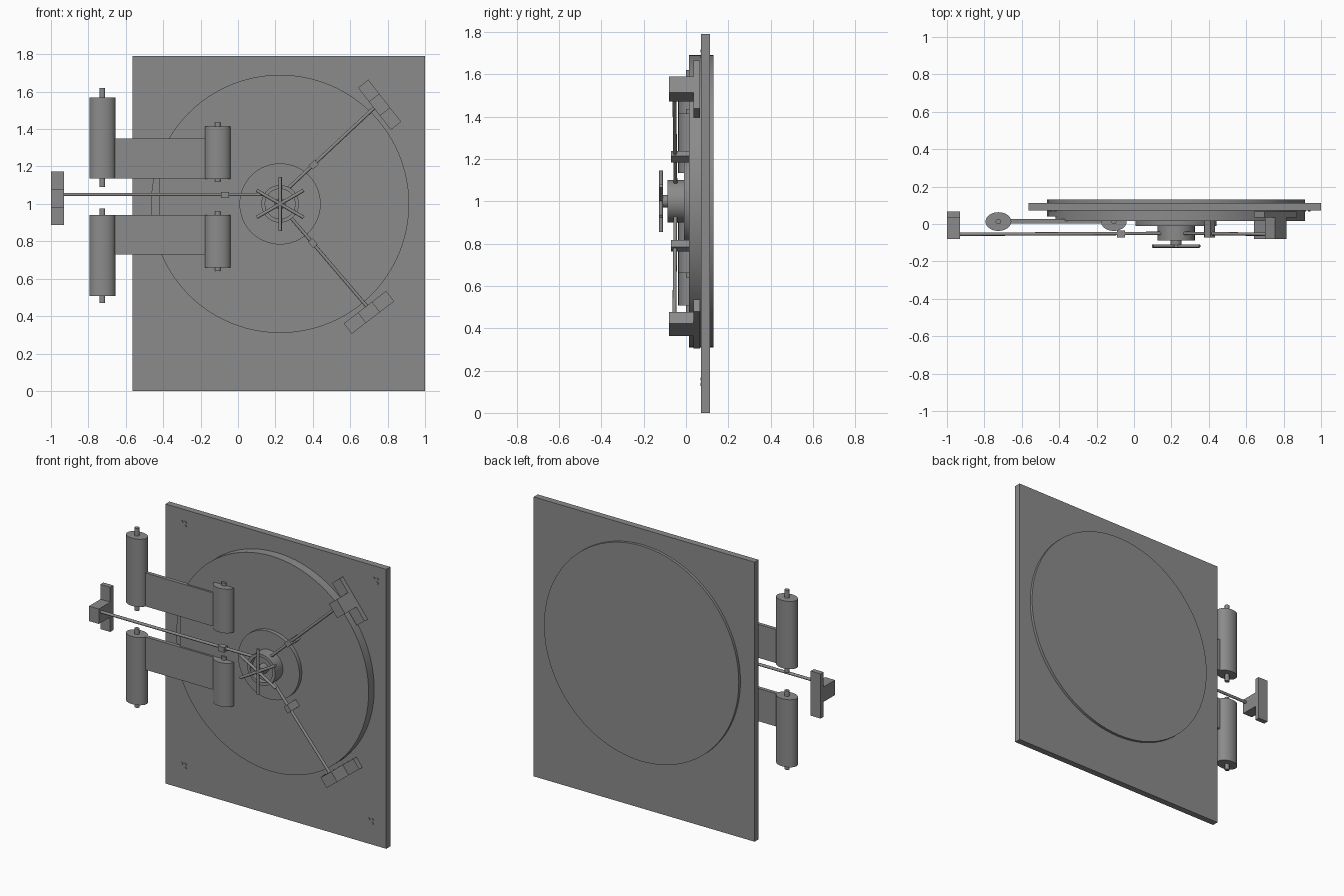
import bpy, bmesh, math
from mathutils import Vector, Matrix

if "Cube" in bpy.data.objects:
    bpy.data.objects.remove(bpy.data.objects["Cube"])

steel = bpy.data.materials.new("steel_grey")
steel.diffuse_color = (0.26, 0.26, 0.26, 1)
steel.use_nodes = True
steel.node_tree.nodes["Principled BSDF"].inputs["Base Color"].default_value = steel.diffuse_color
CX, CZ = 0.225, 1.0          # door centre


def finish(name, bm, smooth=False):
    bmesh.ops.recalc_face_normals(bm, faces=bm.faces)
    me = bpy.data.meshes.new(name)
    bm.to_mesh(me)
    bm.free()
    me.materials.append(steel)
    ob = bpy.data.objects.new(name, me)
    bpy.context.collection.objects.link(ob)
    if smooth:
        bpy.ops.object.select_all(action='DESELECT')
        ob.select_set(True)
        bpy.context.view_layer.objects.active = ob
        bpy.ops.object.shade_smooth_by_angle(angle=math.radians(35))
    return ob


def box(name, lo, hi, angle=0.0, pivot=(0, 0)):
    """Box from corner to corner, turned in the xz plane and moved to pivot."""
    lo, hi = Vector(lo), Vector(hi)
    bm = bmesh.new()
    bmesh.ops.create_cube(bm, size=1)
    m = (Matrix.Translation((pivot[0], 0, pivot[1])) @ Matrix.Rotation(-angle, 4, 'Y')
         @ Matrix.Translation((lo + hi) / 2) @ Matrix.Diagonal((*(hi - lo), 1)))
    bm.transform(m)
    return finish(name, bm)


def rod(name, a, b, rx, ry=None, seg=24, clamp_x=None):
    """Cylinder between two points; ry gives an elliptical section."""
    a, b = Vector(a), Vector(b)
    d = b - a
    bm = bmesh.new()
    bmesh.ops.create_cone(bm, cap_ends=True, segments=seg, radius1=1, radius2=1, depth=d.length)
    m = (Matrix.Translation((a + b) / 2) @ Vector((0, 0, 1)).rotation_difference(d).to_matrix().to_4x4()
         @ Matrix.Diagonal((rx, ry or rx, 1, 1)))
    bm.transform(m)
    if clamp_x is not None:
        for v in bm.verts:
            v.co.x = max(v.co.x, clamp_x)
    return finish(name, bm, True)


def lathe(name, profile, seg=64):
    """Closed (radius, y) profile spun about the door axis."""
    bm = bmesh.new()
    vs = [bm.verts.new((CX + r, y, CZ)) for r, y in profile]
    es = [bm.edges.new((vs[i], vs[i + 1])) for i in range(len(vs) - 1)]
    bmesh.ops.spin(bm, geom=vs + es, cent=(CX, 0, CZ), axis=(0, 1, 0),
                   angle=math.tau, steps=seg, use_duplicate=False)
    bmesh.ops.remove_doubles(bm, verts=bm.verts, dist=1e-5)
    return finish(name, bm, True)


# Wall panel and its small corner bolts
box("wall_panel", (-0.565, 0.072, 0), (1.0, 0.113, 1.79))
for cx, cz in [(-0.435, 1.70), (0.925, 1.70), (-0.435, 0.15), (0.89, 0.15)]:
    for dx, dz in [(-0.012, 0.01), (0.012, 0.01), (0.012, -0.014)]:
        rod("corner_bolt", (cx + dx, 0.068, cz + dz), (cx + dx, 0.08, cz + dz), 0.008, seg=10)

# Round door, with a flat cut on the hinge side of its front layer
rod("door_disc", (CX, 0.04, CZ), (CX, 0.13, CZ), 0.69, seg=96)
rod("door_front", (CX, 0.015, CZ), (CX, 0.042, CZ), 0.69, seg=96, clamp_x=-0.42)

# Raised centre plate, hub cup and shaft
lathe("hub", [(0, 0.016), (0.217, 0.016), (0.217, -0.01), (0.1, -0.01), (0.1, -0.087),
              (0.08, -0.087), (0.08, -0.055), (0.03, -0.055), (0.03, -0.112), (0, -0.112)])

# Six-armed hand wheel
for i in range(3):
    a = math.radians(30 + 60 * i)
    dx, dz = 0.145 * math.cos(a), 0.145 * math.sin(a)
    rod("wheel_spoke", (CX - dx, -0.118, CZ - dz), (CX + dx, -0.118, CZ + dz), 0.009, seg=12)

# Locking arms: rod from the hub, guide block on the door, pad at the end
# (rod start, rod end, guide centre, pad centre, pad angle in degrees)
arms = [("left", (0.16, 1.05), (-0.95, 1.05), (-0.07, 1.047), (-0.965, 1.03), 180, -0.035),
        ("upper", (0.265, 1.08), (0.735, 1.52), (0.405, 1.21), (0.757, 1.53), 38, 0.02),
        ("lower", (0.28, 0.93), (0.695, 0.445), (0.40, 0.79), (0.70, 0.42), -52.5, 0.02)]
for side, s, e, g, p, ang, back in arms:
    rod(side + "_arm_rod", (s[0], -0.05, s[1]), (e[0], -0.055, e[1]), 0.009, seg=12)
    along = math.atan2(e[1] - s[1], e[0] - s[0])
    box(side + "_rod_guide", (-0.022, -0.072, -0.016), (0.022, back, 0.016), along, g)
    a = math.radians(ang)
    box(side + "_pad_plate", (-0.035, 0.035, -0.143), (0.035, 0.066, 0.143), a, p)
    box(side + "_pad_block", (-0.035, -0.08, -0.048), (0.035, 0.036, 0.048), a, p)

# Hinges: flat leaf between an outer and an inner oval barrel with pins
hinges = [("upper", (1.136, 1.35), (1.136, 1.57, 1.09, 1.62), (1.133, 1.415, 1.12, 1.435)),
          ("lower", (0.73, 0.94), (0.507, 0.94, 0.47, 0.975), (0.66, 0.94, 0.64, 0.96))]
for side, leaf, outer, inner in hinges:
    box(side + "_hinge_leaf", (-0.70, 0.003, leaf[0]), (-0.12, 0.027, leaf[1]))
    for kind, x, (z0, z1, p0, p1) in [("outer", -0.725, outer), ("inner", -0.108, inner)]:
        rod(f"{side}_{kind}_barrel", (x, 0.013, z0), (x, 0.013, z1), 0.069, 0.05, seg=40)
        rod(f"{side}_{kind}_pin", (x, 0.013, p0), (x, 0.013, p1), 0.015, 0.013, seg=16)
